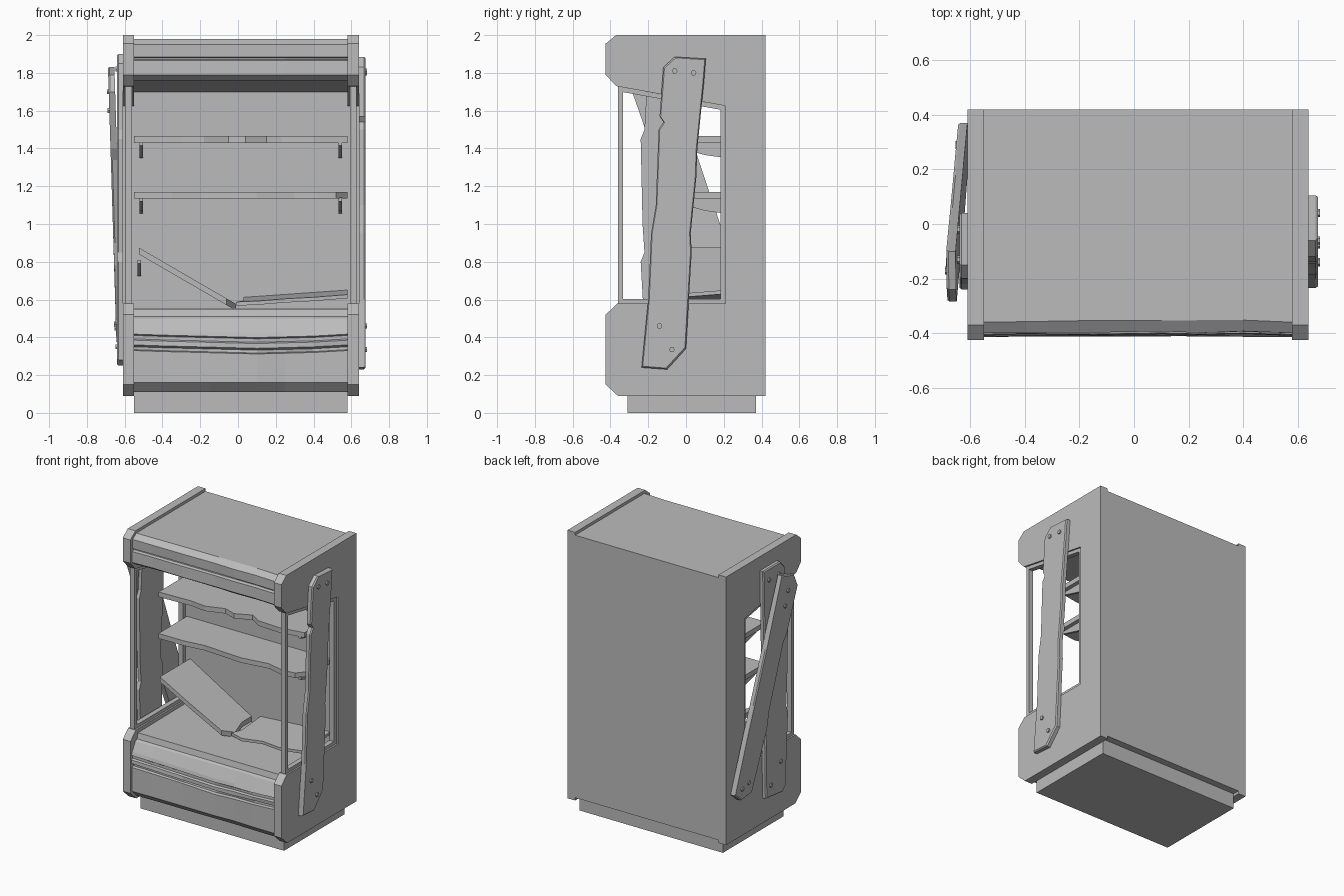
import bpy, bmesh, math, random
from mathutils import Vector, Matrix

random.seed(4)
if "Cube" in bpy.data.objects:
    bpy.data.objects.remove(bpy.data.objects["Cube"])

grey = bpy.data.materials.new("plain_grey")
grey.use_nodes = True
grey.diffuse_color = (0.5, 0.5, 0.5, 1)
grey.node_tree.nodes["Principled BSDF"].inputs["Base Color"].default_value = (0.5, 0.5, 0.5, 1)

LEFT, RIGHT = -0.55, 0.58      # inner faces of the side panels
BACK = 0.21                    # inner face of the back wall


def finish(name, bm):
    bmesh.ops.recalc_face_normals(bm, faces=bm.faces)
    mesh = bpy.data.meshes.new(name)
    bm.to_mesh(mesh)
    bm.free()
    mesh.materials.append(grey)
    ob = bpy.data.objects.new(name, mesh)
    bpy.context.collection.objects.link(ob)
    return ob


def loft(name, rings):
    """Skin a list of matching closed outlines and cap both ends."""
    bm = bmesh.new()
    rows = [[bm.verts.new(p) for p in ring] for ring in rings]
    n = len(rows[0])
    for a, b in zip(rows, rows[1:]):
        for i in range(n):
            j = (i + 1) % n
            bm.faces.new((a[i], a[j], b[j], b[i]))
    bm.faces.new(rows[0])
    bm.faces.new(rows[-1])
    return finish(name, bm)


def side_prism(name, outline, x0, x1):
    return loft(name, [[(x, y, z) for y, z in outline] for x in (x0, x1)])


def box(name, x, y, z):
    return side_prism(name, [(y[0], z[0]), (y[1], z[0]), (y[1], z[1]), (y[0], z[1])], *x)


def dented(name, profile):
    """Run a profile across the cabinet with a battered, sagging front."""
    rings = []
    for x in (LEFT, -0.4, -0.15, 0.1, 0.25, 0.4, RIGHT):
        middle = x not in (LEFT, RIGHT)
        ring = []
        for y, z in profile:
            if middle and y < -0.35:
                y += random.uniform(0, 0.008)
                if 0.32 < z < 0.45:
                    z -= 0.018 * (1 - abs(x - 0.1) / 0.7)
            ring.append((x, y, z))
        rings.append(ring)
    return loft(name, rings)


# Cabinet core
dented("canopy", [(0.42, 1.98), (-0.36, 1.98), (-0.4, 1.95), (-0.4, 1.885), (-0.385, 1.88),
                  (-0.385, 1.872), (-0.405, 1.866), (-0.41, 1.79), (-0.365, 1.76),
                  (BACK, 1.7), (0.42, 1.7)])
dented("lower_cabinet", [(0.42, 0.11), (-0.36, 0.11), (-0.41, 0.16), (-0.41, 0.33),
                         (-0.39, 0.335), (-0.39, 0.35), (-0.415, 0.36), (-0.415, 0.385),
                         (-0.4, 0.392), (-0.4, 0.41), (-0.415, 0.417), (-0.405, 0.44),
                         (-0.37, 0.5), (-0.35, 0.51), (-0.34, 0.55), (BACK, 0.555),
                         (0.42, 0.555)])
box("back_wall", (LEFT, RIGHT), (BACK, 0.42), (0.555, 1.7))
box("plinth", (LEFT, RIGHT), (-0.31, 0.37), (0, 0.11))

# Side panels with an open window, and the window frames
panel = [(-0.37, 2), (0.42, 2), (0.42, 0.09), (-0.36, 0.09), (-0.425, 0.15), (-0.425, 0.52),
         (-0.365, 0.578), (BACK, 0.578), (BACK, 1.625), (-0.37, 1.73), (-0.425, 1.79),
         (-0.425, 1.955)]
for side, x in (("right", -0.61), ("left", RIGHT)):
    side_prism(side + "_panel", panel, x, x + 0.06)
    a, b = x + 0.012, x + 0.048
    box(side + "_window_post", (a, b), (-0.36, -0.334), (0.578, 1.728))
    box(side + "_window_rear_bar", (a, b), (0.183, BACK), (0.578, 1.63))
    box(side + "_window_sill", (a, b), (-0.36, BACK), (0.578, 0.602))
    side_prism(side + "_window_head", [(-0.36, 1.728), (BACK, 1.625), (BACK, 1.6),
                                       (-0.36, 1.703)], a, b)


# Shelves with ragged front edges
def shelf(name, front, place, thick=0.035):
    outline = [(front[0][0], BACK)] + front + [(front[-1][0], BACK)]
    return loft(name, [[place(x, y) + Vector((0, 0, dz)) for x, y in outline]
                       for dz in (0, -thick)])


def level(height):
    return lambda x, y: Vector((x, y, height))


shelf("upper_shelf", [(LEFT, -0.11), (-0.3, -0.1), (-0.18, -0.115), (-0.05, -0.07), (0.04, -0.1),
                      (0.15, -0.05), (0.23, -0.1), (0.4, -0.11), (RIGHT, -0.08)], level(1.465))
shelf("middle_shelf", [(LEFT, -0.11), (-0.35, -0.11), (-0.2, -0.09), (0.1, -0.11), (0.3, -0.08),
                       (0.42, -0.11), (0.52, -0.1), (RIGHT, -0.03)], level(1.17))
shelf("fallen_shelf", [(-0.525, -0.13), (-0.3, -0.12), (-0.06, -0.1), (-0.01, -0.02), (-0.04, 0.1)],
      lambda x, y: Vector((x, y, 0.875 - 0.58 * (x + 0.525))))
shelf("broken_shelf", [(0.03, 0.0), (-0.01, -0.06), (0.1, -0.1), (0.25, -0.08), (0.4, -0.11),
                       (RIGHT, -0.09)],
      lambda x, y: Vector((x, y, 0.585 + 0.07 * x + 0.08 * (y + 0.1))), 0.02)


# Shelf brackets
def bracket(name, x, top):
    side_prism(name, [(BACK, top), (BACK, top - 0.085), (0.1, top - 0.07), (-0.08, top - 0.02),
                      (-0.08, top)], x - 0.009, x + 0.009)


for label, top in (("upper", 1.435), ("middle", 1.14)):
    bracket(label + "_bracket_right", -0.513, top)
    bracket(label + "_bracket_left", 0.542, top)
bracket("lower_bracket_right", -0.523, 0.81)


# Boards nailed over the sides; lean maps height to distance off the panel
def board(name, outline, bolts, sign, base, lean=lambda z: 0, thick=0.034):
    cy = sum(p[0] for p in outline) / len(outline)
    cz = sum(p[1] for p in outline) / len(outline)
    rings = []
    for t, s in ((0, 1), (thick - 0.008, 1), (thick, 0.985)):
        ring = []
        for y, z in outline:
            z2 = cz + (z - cz) * (s + 1) / 2
            y2 = y + (0.006 if y < cy + 0.06 * (z - cz) else -0.006) * (s < 1)
            ring.append((base + sign * (t + lean(z)), y2, z2))
        rings.append(ring)
    loft(name, rings)
    bm = bmesh.new()
    for y, z in bolts:
        spot = Matrix.Translation((base + sign * (thick + lean(z)), y, z))
        bmesh.ops.create_cone(bm, cap_ends=True, segments=6, radius1=0.015, radius2=0.015,
                              depth=0.018, matrix=spot @ Matrix.Rotation(math.pi / 2, 4, 'Y'))
    finish(name + "_bolts", bm)


board("left_board", [(-0.12, 1.83), (-0.06, 1.885), (0.105, 1.875), (0.095, 1.75), (0.06, 1.4),
                     (0.055, 1.25), (0.025, 0.95), (0.03, 0.85), (0.0, 0.34), (-0.1, 0.23),
                     (-0.235, 0.24), (-0.2, 0.6), (-0.185, 0.95), (-0.16, 1.1), (-0.145, 1.5),
                     (-0.12, 1.54), (-0.14, 1.57)],
      [(-0.06, 1.81), (0.04, 1.8), (-0.14, 0.46), (-0.075, 0.335)], 1, 0.64)
board("right_upright_board", [(0.04, 1.9), (-0.15, 1.9), (-0.2, 1.85), (-0.22, 1.5), (-0.24, 1.45),
                              (-0.23, 1.0), (-0.22, 0.85), (-0.24, 0.8), (-0.21, 0.28),
                              (-0.17, 0.25), (0.01, 0.27), (0.02, 0.9), (0.0, 0.95), (0.03, 1.4)],
      [(-0.02, 1.82), (-0.13, 1.82), (-0.04, 0.35), (-0.15, 0.48)], -1, -0.61, thick=0.03)
board("right_leaning_board", [(-0.1, 1.83), (-0.24, 1.79), (-0.285, 1.7), (-0.18, 1.4),
                              (-0.14, 1.34), (0.0, 0.9), (0.03, 0.78), (0.185, 0.38), (0.3, 0.37),
                              (0.37, 0.43), (0.25, 0.8), (0.18, 1.0), (0.13, 1.15), (0.06, 1.36)],
      [(-0.17, 1.7), (-0.14, 1.6), (0.22, 0.47), (0.29, 0.45)], -1, -0.61,
      lambda z: max(0, (z - 0.4) * 0.031))
